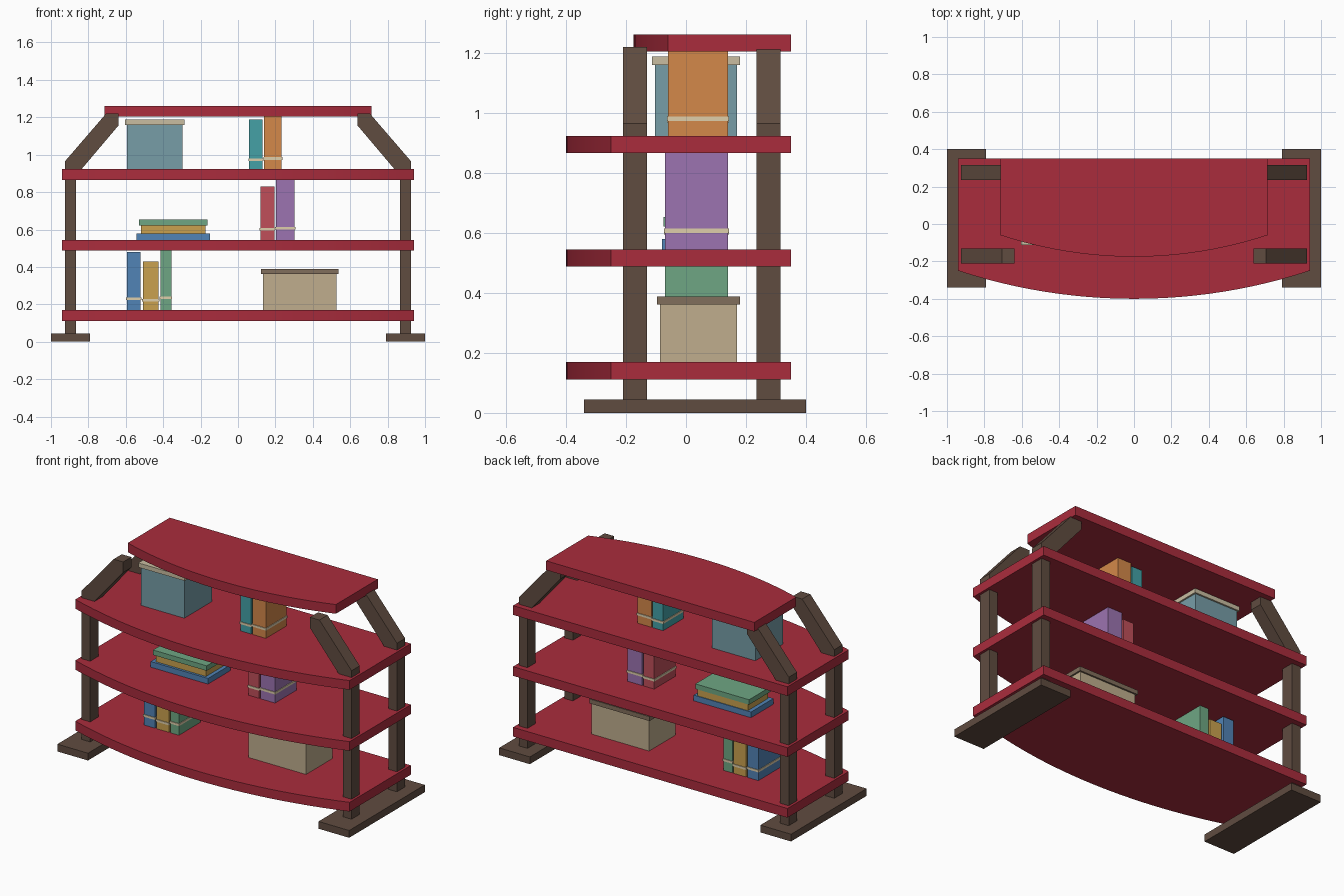
import bpy, bmesh, math

if "Cube" in bpy.data.objects:
    bpy.data.objects.remove(bpy.data.objects["Cube"])


def material(name, rgb):
    m = bpy.data.materials.new(name)
    m.diffuse_color = [(c / 255) ** 2.2 for c in rgb] + [1]
    m.use_nodes = True
    m.node_tree.nodes["Principled BSDF"].inputs["Base Color"].default_value = m.diffuse_color
    return m


RED = material("red_shelf", (168, 48, 63))
WOOD = material("dark_wood", (96, 77, 66))
CREAM = material("cream", (222, 205, 170))
TAN = material("tan", (190, 172, 140))
BROWN = material("brown", (128, 110, 92))
SLATE = material("slate_blue", (118, 156, 166))
LID = material("pale_lid", (200, 188, 160))
BLUE = material("blue", (82, 130, 180))
GOLD = material("gold", (200, 160, 80))
GREEN = material("green", (110, 165, 130))
ROSE = material("rose", (190, 80, 90))
PURPLE = material("purple", (155, 115, 175))
TEAL = material("teal", (70, 160, 165))
ORANGE = material("orange", (210, 135, 75))


def prism(name, pts, direction, mat):
    """Extrude the closed polygon pts along direction."""
    bm = bmesh.new()
    face = bm.faces.new([bm.verts.new(p) for p in pts])
    new = bmesh.ops.extrude_face_region(bm, geom=[face])["geom"]
    bmesh.ops.translate(bm, vec=direction,
                        verts=[v for v in new if isinstance(v, bmesh.types.BMVert)])
    bmesh.ops.recalc_face_normals(bm, faces=bm.faces)
    me = bpy.data.meshes.new(name)
    bm.to_mesh(me)
    bm.free()
    me.materials.append(mat)
    ob = bpy.data.objects.new(name, me)
    bpy.context.collection.objects.link(ob)
    return ob


def box(name, x, y, z, mat):
    pts = [(x[0], y[0], z[0]), (x[1], y[0], z[0]), (x[1], y[1], z[0]), (x[0], y[1], z[0])]
    return prism(name, pts, (0, 0, z[1] - z[0]), mat)


def shelf(name, half, back, side, front, z, segments=24):
    """Board with straight back and a circular bowed front edge."""
    sag = side - front
    radius = (half * half + sag * sag) / (2 * sag)
    sweep = math.asin(half / radius)
    pts = [(half, back, z[0]), (-half, back, z[0])]
    for i in range(segments + 1):
        a = sweep * (2 * i / segments - 1)
        pts.append((radius * math.sin(a), front + radius * (1 - math.cos(a)), z[0]))
    ob = prism(name, pts, (0, 0, z[1] - z[0]), RED)
    bpy.context.view_layer.objects.active = ob
    ob.select_set(True)
    bpy.ops.object.shade_smooth_by_angle(angle=math.radians(25))
    ob.select_set(False)


def book(name, x, top, base, band, mat, front=-0.07):
    box(name, x, (front, 0.14), (base, top), mat)
    e = 0.004
    box(name + "_band", (x[0] - e, x[1] + e), (front - e, 0.14 + e),
        (band - 0.007, band + 0.007), CREAM)


# Bowed shelves
for n, z in (("bottom", 0.112), ("middle", 0.488), ("upper", 0.866)):
    shelf(n + "_shelf", 0.94, 0.35, -0.25, -0.40, (z, z + 0.057))
shelf("top_shelf", 0.713, 0.35, -0.06, -0.175, (1.204, 1.261))

# Feet and posts with inward-leaning tops
profile = [(0.925, 0.03), (0.925, 0.965), (0.705, 1.22), (0.64, 1.22),
           (0.64, 1.155), (0.866, 0.888), (0.866, 0.03)]
for side, s in (("left", -1), ("right", 1)):
    box(side + "_foot", (s * 0.79, s * 1.0), (-0.34, 0.40), (0, 0.045), WOOD)
    for n, y in (("front", -0.21), ("back", 0.235)):
        prism(f"{side}_{n}_post", [(s * x, y, z) for x, z in profile], (0, 0.08, 0), WOOD)

# Bottom shelf contents
book("blue_book", (-0.594, -0.521), 0.48, 0.169, 0.229, BLUE)
book("gold_book", (-0.508, -0.425), 0.428, 0.169, 0.221, GOLD)
book("green_book", (-0.415, -0.356), 0.49, 0.169, 0.235, GREEN)
box("tan_box", (0.134, 0.527), (-0.087, 0.17), (0.169, 0.365), TAN)
box("tan_box_lid", (0.124, 0.537), (-0.097, 0.18), (0.361, 0.388), BROWN)

# Middle shelf contents
box("flat_blue_book", (-0.543, -0.15), (-0.08, 0.14), (0.545, 0.58), BLUE)
box("flat_gold_book", (-0.518, -0.174), (-0.065, 0.135), (0.58, 0.622), GOLD)
box("flat_green_book", (-0.53, -0.162), (-0.075, 0.14), (0.622, 0.653), GREEN)
book("rose_book", (0.12, 0.194), 0.83, 0.545, 0.601, ROSE)
book("purple_book", (0.203, 0.303), 0.866, 0.545, 0.607, PURPLE)

# Upper shelf contents
box("slate_box", (-0.594, -0.296), (-0.103, 0.17), (0.923, 1.165), SLATE)
box("slate_box_lid", (-0.604, -0.286), (-0.113, 0.18), (1.16, 1.187), LID)
book("teal_book", (0.059, 0.132), 1.187, 0.923, 0.974, TEAL, -0.06)
book("orange_book", (0.14, 0.233), 1.204, 0.923, 0.98, ORANGE, -0.06)
